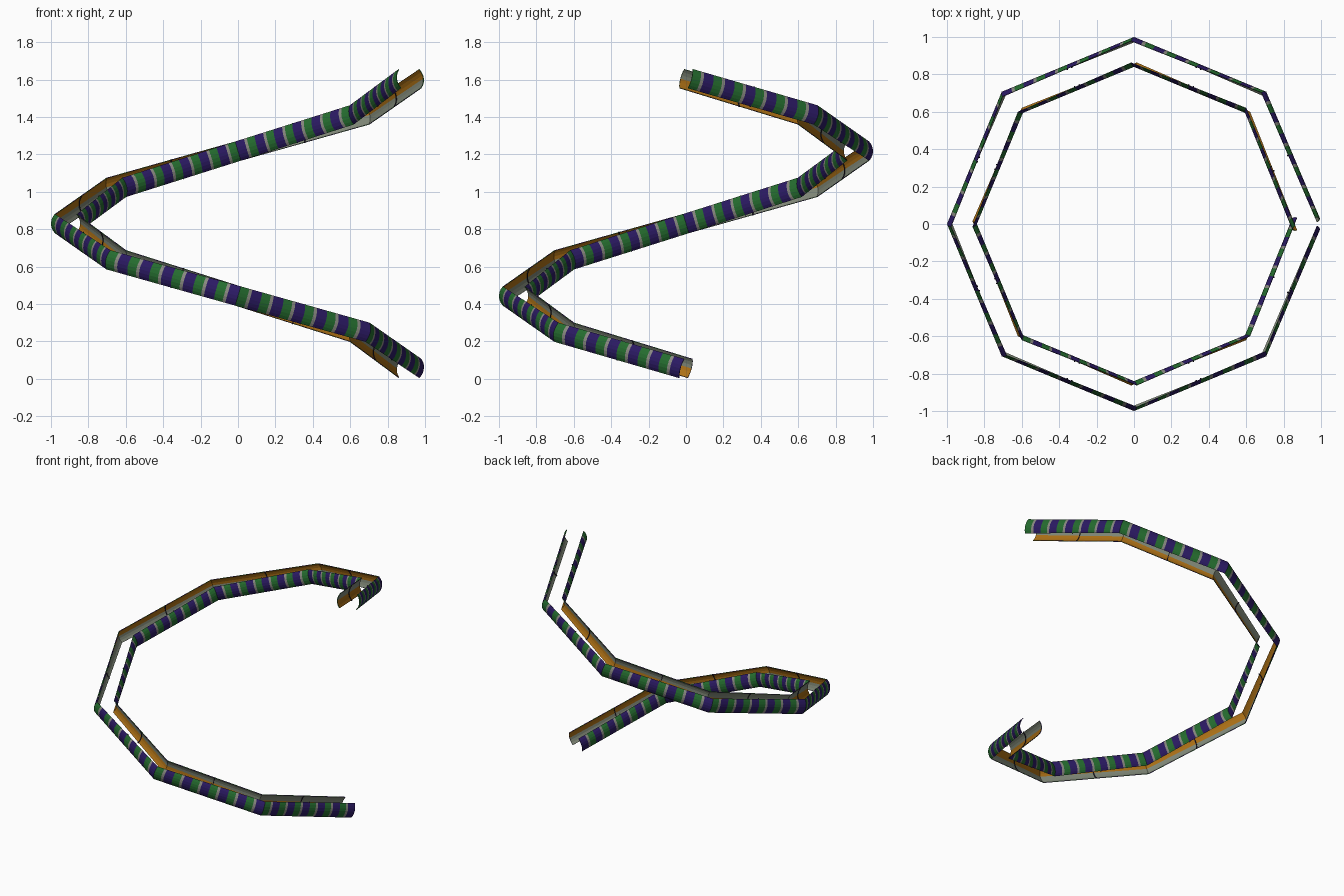
import bpy, bmesh, math
from mathutils import Vector

if "Cube" in bpy.data.objects:
    bpy.data.objects.remove(bpy.data.objects["Cube"])

R, TUBE, THICK = 0.92, 0.08, 0.004      # path radius, tube radius, sheet thickness
SIDES, Z0, RISE = 8, 0.055, 0.1937      # eight straight runs, rise per run
HALF, N = math.radians(42), 6           # half angle of each rail's arc, arc steps
BANDS = 6                               # stripe groups per run


def mat(name, c):
    m = bpy.data.materials.new(name)
    m.diffuse_color = (*c, 1)
    m.use_nodes = True
    m.node_tree.nodes["Principled BSDF"].inputs["Base Color"].default_value = m.diffuse_color
    return m


purple = mat("dark purple", (0.024, 0.01, 0.125))
green = mat("green", (0.018, 0.15, 0.028))
grey = mat("pale grey", (0.25, 0.25, 0.22))
orange = mat("orange", (0.42, 0.165, 0.008))
sage = mat("sage grey", (0.22, 0.25, 0.19))
black = mat("near black", (0.012, 0.008, 0.02))
MATS = [purple, green, grey, orange, sage, black]


# Clockwise rising octagonal spiral
def corner(k):
    a = -2 * math.pi * k / SIDES
    return Vector((R * math.cos(a), R * math.sin(a), Z0 + RISE * k))


def frame(k):
    """Centre, outward and up directions of the section at a corner."""
    a, b = corner(max(k - 1, 0)), corner(min(k + 1, SIDES))
    t = (b - a).normalized()
    out = Vector((-t.y, t.x, 0)).normalized()
    if out.dot(Vector((corner(k).x, corner(k).y, 0))) < 0:
        out = -out
    up = t.cross(out)
    return corner(k), out, up if up.z > 0 else -up


FRAMES = [frame(k) for k in range(SIDES + 1)]


def point(s, radius, th):
    """Point at path position s, blended straight between two corners."""
    k = min(int(s + 1e-9), SIDES - 1)
    f = s - k
    p = [c + o * radius * math.cos(th) + u * radius * math.sin(th)
         for c, o, u in FRAMES[k:k + 2]]
    return p[0].lerp(p[1], f)


def sheet(bm, stations, centre, half, r_out, r_in, rule):
    """Solid curved strip; rule(station, side, arc step) gives the material."""
    ths = [centre - half + 2 * half * i / N for i in range(N + 1)]
    prof = [(r_out, t) for t in ths] + [(r_in, t) for t in reversed(ths)]
    rings = [[bm.verts.new(point(s, r, t)) for r, t in prof] for s in stations]
    n = len(prof)
    for i in range(len(rings) - 1):
        for j in range(n):
            q = (j + 1) % n
            f = bm.faces.new((rings[i][j], rings[i][q], rings[i + 1][q], rings[i + 1][j]))
            side = "out" if j <= N or j == n - 1 else "in"
            f.material_index = rule(i, side, j - N - 1)
    for ring, i in ((rings[0], 0), (rings[-1], len(rings) - 2)):
        for j in range(N):
            f = bm.faces.new((ring[j], ring[j + 1], ring[n - 2 - j], ring[n - 1 - j]))
            f.material_index = rule(i, "out", j)


def finish(bm, name):
    bmesh.ops.recalc_face_normals(bm, faces=bm.faces)
    me = bpy.data.meshes.new(name)
    bm.to_mesh(me)
    bm.free()
    for m in MATS:
        me.materials.append(m)
    ob = bpy.data.objects.new(name, me)
    bpy.context.collection.objects.link(ob)


def rail_rule(i, side, j):
    # striped convex face, two lengthwise colours on the hollow face
    if side == "out":
        return (0, 2, 1)[i % 3]
    return 3 if j < N // 2 else 4


stations = [(b + f) / BANDS for b in range(BANDS * SIDES) for f in (0, 0.46, 0.6)]
stations.append(SIDES)

for name, centre in (("outer", 0), ("inner", math.pi)):
    # Striped rail
    bm = bmesh.new()
    sheet(bm, stations, centre, HALF, TUBE, TUBE - THICK, rail_rule)
    finish(bm, name + "_rail")
    # Dark joint ribs on the hollow side at run middles
    bm = bmesh.new()
    w = 0.004
    for k in range(SIDES):
        s = k + 0.5
        sheet(bm, [s - w, s + w], centre, HALF * 1.08,
              TUBE - 0.001, TUBE - THICK - 0.004, lambda i, side, j: 5)
    finish(bm, name + "_joint_ribs")
